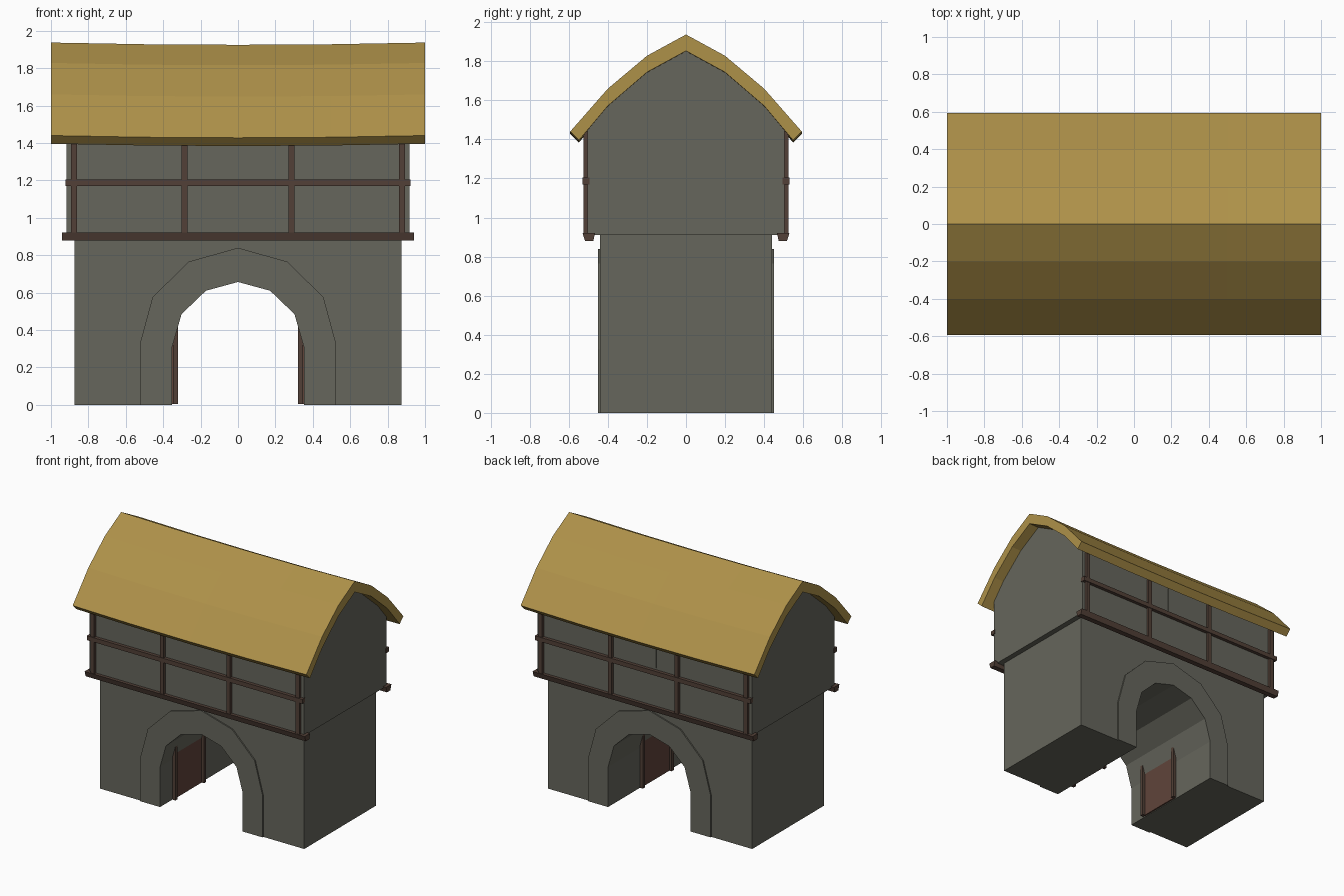
import bpy, bmesh

if "Cube" in bpy.data.objects:
    bpy.data.objects.remove(bpy.data.objects["Cube"])


def material(name, rgb):
    def linear(c):
        c /= 255
        return c / 12.92 if c <= 0.04045 else ((c + 0.055) / 1.055) ** 2.4
    m = bpy.data.materials.new(name)
    m.diffuse_color = (*[linear(c) for c in rgb], 1)
    m.use_nodes = True
    m.node_tree.nodes["Principled BSDF"].inputs["Base Color"].default_value = m.diffuse_color
    return m


STONE = material("grey_stone", (102, 102, 92))
TIMBER = material("dark_timber", (82, 64, 55))
DOOR = material("door_wood", (96, 68, 58))
THATCH = material("golden_thatch", (174, 145, 73))


def loft(name, sections, mat):
    """Join matching closed cross-sections and cap both ends."""
    bm = bmesh.new()
    rings = [[bm.verts.new(p) for p in s] for s in sections]
    n = len(rings[0])
    for a, b in zip(rings, rings[1:]):
        for i in range(n):
            j = (i + 1) % n
            bm.faces.new((a[i], a[j], b[j], b[i]))
    bm.faces.new(rings[0])
    bm.faces.new(rings[-1])
    bmesh.ops.recalc_face_normals(bm, faces=bm.faces[:])
    mesh = bpy.data.meshes.new(name)
    bm.to_mesh(mesh)
    bm.free()
    mesh.materials.append(mat)
    obj = bpy.data.objects.new(name, mesh)
    bpy.context.collection.objects.link(obj)
    return obj


def prism_y(name, xz, y, mat):
    return loft(name, [[(px, s * y, pz) for px, pz in xz] for s in (-1, 1)], mat)


def box(name, x, y, z, mat):
    ring = [(x[0], z[0]), (x[1], z[0]), (x[1], z[1]), (x[0], z[1])]
    return loft(name, [[(px, py, pz) for px, pz in ring] for py in y], mat)


def mirrored(half):
    """Left-to-right profile from a half listed from outside to the centre."""
    return [(-a, b) for a, b in half] + [(a, b) for a, b in half[-2::-1]]


# Arch ring and the gatehouse base around it
inner = mirrored([(0.352, 0), (0.352, 0.31), (0.302, 0.485), (0.172, 0.61), (0, 0.657)])
outer = mirrored([(0.525, 0), (0.525, 0.325), (0.457, 0.575), (0.265, 0.765), (0, 0.84)])
middle = [((a + c) / 2, (b + d) / 2) for (a, b), (c, d) in zip(inner, outer)]
prism_y("arch_ring", inner + outer[::-1], 0.45, STONE)
prism_y("base_walls", middle + [(0.875, 0), (0.875, 0.915), (-0.875, 0.915), (-0.875, 0)],
        0.44, STONE)

# Upper storey with curved gables
gable = mirrored([(0.505, 0.91), (0.505, 1.45), (0.4, 1.575), (0.2, 1.745), (0, 1.855)])
loft("upper_storey", [[(x, y, z) for y, z in gable] for x in (-0.917, 0.917)], STONE)

# Thatched roof, sagging slightly at the middle
top = mirrored([(0.593, 1.44), (0.4, 1.66), (0.2, 1.828), (0, 1.937)])
under = mirrored([(0.548, 1.396), (0.4, 1.572), (0.2, 1.744), (0, 1.853)])
loft("thatched_roof",
     [[(x, y, z - 0.012 * (1 - x * x)) for y, z in top + under[::-1]]
      for x in (-1, -0.5, 0, 0.5, 1)], THATCH)

# Timber framing and window on both long sides
for side, s in (("front", -1), ("back", 1)):
    sill = [(0.475, 0.88), (0.517, 0.88), (0.53, 0.922), (0.465, 0.922)]
    loft(side + "_sill_beam", [[(x, s * y, z) for y, z in sill] for x in (-0.942, 0.942)], TIMBER)
    box(side + "_mid_rail", (-0.922, 0.922), (s * 0.495, s * 0.531), (1.17, 1.204), TIMBER)
    for i, x in enumerate((-0.878, -0.285, 0.285, 0.878)):
        box(f"{side}_post_{i + 1}", (x - 0.016, x + 0.016),
            (s * 0.495, s * 0.526), (0.915, 1.445), TIMBER)
    box(side + "_window", (-0.1, 0.098), (s * 0.503, s * 0.509), (1.22, 1.43), STONE)

# Doors with frames on both walls of the passage
for side, s in (("left", -1), ("right", 1)):
    box(side + "_door", (s * 0.34, s * 0.36), (-0.29, 0.05), (0.005, 0.41), DOOR)
    for part, y in (("front", -0.295), ("back", 0.055)):
        box(f"{side}_door_{part}_jamb", (s * 0.32, s * 0.347),
            (y - 0.013, y + 0.013), (0.005, 0.43), TIMBER)
